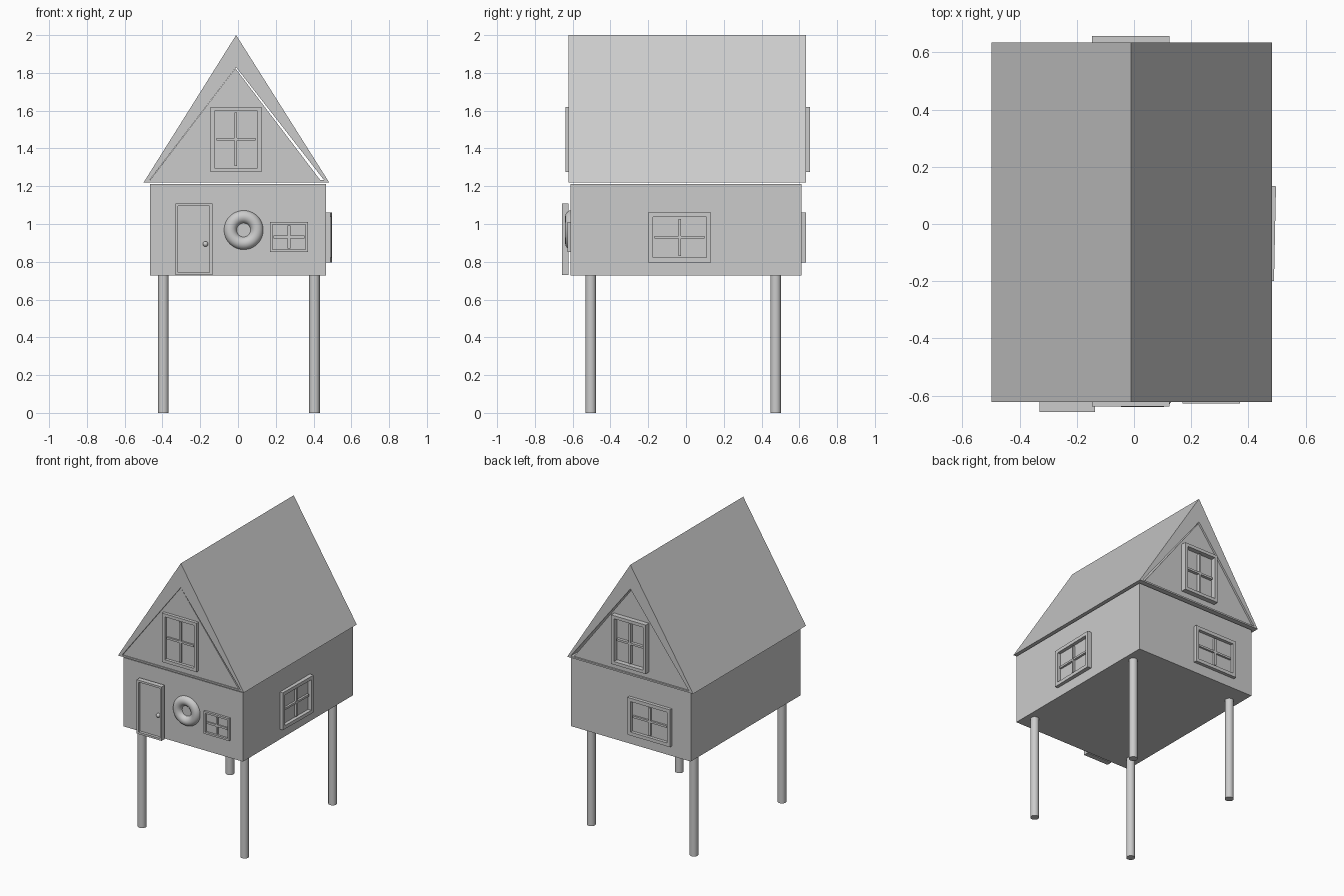
import bpy, bmesh
from math import radians
from mathutils import Vector

if "Cube" in bpy.data.objects:
    bpy.data.objects.remove(bpy.data.objects["Cube"])


def mesh_object(name, bm):
    bmesh.ops.recalc_face_normals(bm, faces=bm.faces)
    me = bpy.data.meshes.new(name)
    bm.to_mesh(me)
    bm.free()
    ob = bpy.data.objects.new(name, me)
    bpy.context.collection.objects.link(ob)
    return ob


def add_box(bm, lo, hi):
    lo, hi = Vector(lo), Vector(hi)
    verts = bmesh.ops.create_cube(bm, size=1)["verts"]
    bmesh.ops.scale(bm, vec=hi - lo, verts=verts)
    bmesh.ops.translate(bm, vec=(lo + hi) / 2, verts=verts)
    return verts


def prism(name, outer, y0, y1, inner=None):
    """Profile in xz swept along y; an inner profile makes it a hollow tube."""
    bm = bmesh.new()
    loops = [[[bm.verts.new((x, y, z)) for x, z in prof] for y in (y0, y1)]
             for prof in ([outer, inner] if inner else [outer])]
    n = len(outer)
    for a, b in loops:
        for i in range(n):
            j = (i + 1) % n
            bm.faces.new((a[i], a[j], b[j], b[i]))
    for k in (0, 1):
        if inner:
            o, h = loops[0][k], loops[1][k]
            for i in range(n):
                j = (i + 1) % n
                bm.faces.new((o[i], o[j], h[j], h[i]))
        else:
            bm.faces.new(loops[0][k])
    return mesh_object(name, bm)


def framed_panel(name, centre, w, h, border, recess, angle=0, bars=True):
    """Slab facing local -y with a sunken panel and optional glazing cross."""
    bm = bmesh.new()
    add_box(bm, (-w / 2, 0, -h / 2), (w / 2, recess + 0.015, h / 2))
    bm.normal_update()
    front = min(bm.faces, key=lambda f: f.calc_center_median().y)
    bmesh.ops.inset_region(bm, faces=[front], thickness=border)
    new = bmesh.ops.extrude_face_region(bm, geom=[front])["geom"]
    if front.is_valid:
        bmesh.ops.delete(bm, geom=[front], context='FACES_ONLY')
    bmesh.ops.translate(bm, vec=(0, recess, 0),
                        verts=[v for v in new if isinstance(v, bmesh.types.BMVert)])
    if bars:
        t, iw, ih = 0.007, w / 2 - border, h / 2 - border
        add_box(bm, (-t, recess * 0.35, -ih), (t, recess + 0.002, ih))
        add_box(bm, (-iw, recess * 0.4, -t), (iw, recess + 0.002, t))
    ob = mesh_object(name, bm)
    ob.location = centre
    ob.rotation_euler.z = radians(angle)
    return ob


# House body
bm = bmesh.new()
add_box(bm, (-0.465, -0.612, 0.727), (0.467, 0.611, 1.212))
mesh_object("house_body", bm)

# Hollow roof and the loose-fitting gable wall inside it
prism("roof", [(-0.499, 1.221), (0.482, 1.221), (-0.01, 2.0)], -0.623, 0.634,
      [(-0.468, 1.232), (0.456, 1.232), (-0.01, 1.83)])
prism("gable_wall", [(-0.466, 1.232), (0.436, 1.232), (-0.014, 1.824)], -0.616, 0.622)

# Stilts
for side, x in (("left", -0.395), ("right", 0.405)):
    for end, y in (("front", -0.504), ("back", 0.475)):
        bpy.ops.mesh.primitive_cylinder_add(vertices=32, radius=0.028, depth=0.73,
                                            location=(x, y, 0.365))
        bpy.context.object.name = f"{end}_{side}_stilt"
        bpy.ops.object.shade_smooth_by_angle()

# Windows
framed_panel("front_attic_window", (-0.011, -0.638, 1.448), 0.27, 0.345, 0.031, 0.021)
framed_panel("back_attic_window", (-0.011, 0.657, 1.448), 0.27, 0.345, 0.031, 0.034, 180)
framed_panel("front_small_window", (0.27, -0.628, 0.931), 0.2, 0.158, 0.019, 0.015)
framed_panel("right_window", (0.493, -0.034, 0.929), 0.332, 0.263, 0.034, 0.025, 88.8)
framed_panel("back_window", (-0.153, 0.634, 0.929), 0.332, 0.263, 0.034, 0.022, 180)

# Door and knob
framed_panel("door", (-0.233, -0.657, 0.919), 0.195, 0.38, 0.02, 0.02, bars=False)
bpy.ops.mesh.primitive_uv_sphere_add(segments=24, ring_count=12, radius=0.014,
                                     location=(-0.172, -0.642, 0.894))
bpy.context.object.name = "door_knob"
bpy.ops.object.shade_smooth_by_angle()

# Life ring on the front wall
bpy.ops.mesh.primitive_torus_add(major_segments=48, minor_segments=16, major_radius=0.07,
                                 minor_radius=0.035, location=(0.03, -0.605, 0.968),
                                 rotation=(radians(90), 0, 0))
bpy.context.object.name = "life_ring"
bpy.ops.object.shade_smooth_by_angle(angle=radians(60))
